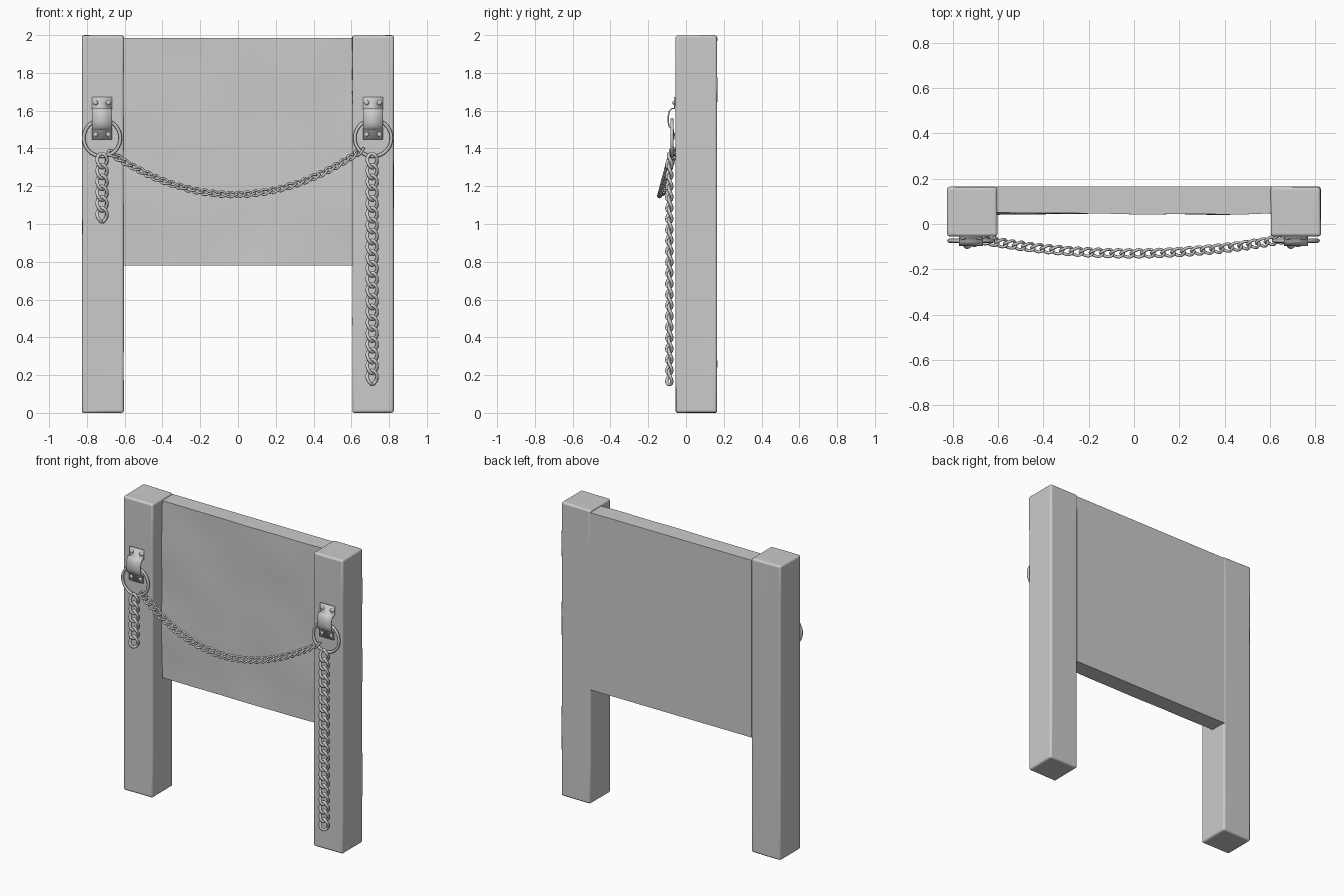
import bpy, bmesh, math
from mathutils import Vector, noise

if "Cube" in bpy.data.objects:
    bpy.data.objects.remove(bpy.data.objects["Cube"])


def finish(ob, angle=40):
    bpy.ops.object.select_all(action='DESELECT')
    ob.select_set(True)
    bpy.context.view_layer.objects.active = ob
    if ob.type != 'MESH':
        bpy.ops.object.convert(target='MESH')
        ob = bpy.context.object
    bpy.ops.object.shade_smooth_by_angle(angle=math.radians(angle))
    return ob


def mesh_object(name, bm):
    me = bpy.data.meshes.new(name)
    bmesh.ops.recalc_face_normals(bm, faces=bm.faces)
    bm.to_mesh(me)
    bm.free()
    ob = bpy.data.objects.new(name, me)
    bpy.context.collection.objects.link(ob)
    return ob


def wood_box(name, lo, hi, cuts, bevel, warp):
    """Bevelled timber block; warp(co) gives a small surface offset."""
    lo, hi = Vector(lo), Vector(hi)
    bm = bmesh.new()
    bmesh.ops.create_cube(bm, size=1)
    bmesh.ops.subdivide_edges(bm, edges=bm.edges[:], cuts=cuts, use_grid_fill=True)
    for v in bm.verts:
        v.co = Vector(lo[i] + (v.co[i] + 0.5) * (hi[i] - lo[i]) for i in range(3))
    for v in bm.verts:
        v.co += warp(v.co)
    ob = mesh_object(name, bm)
    m = ob.modifiers.new("edge_bevel", 'BEVEL')
    m.width, m.segments, m.limit_method = bevel, 3, 'ANGLE'
    m.angle_limit = math.radians(50)
    finish(ob)


def tube(name, loops, radius):
    """Closed round wires from lists of points, as one object."""
    cu = bpy.data.curves.new(name, 'CURVE')
    cu.dimensions = '3D'
    cu.bevel_depth, cu.bevel_resolution = radius, 2
    for pts in loops:
        sp = cu.splines.new('POLY')
        sp.points.add(len(pts) - 1)
        for p, co in zip(sp.points, pts):
            p.co = (*co, 1)
        sp.use_cyclic_u = True
    ob = bpy.data.objects.new(name, cu)
    bpy.context.collection.objects.link(ob)
    finish(ob, 60)


def chain(name, path, count, half_l, half_w, radius, roll):
    """Curb chain: twisted links spaced evenly along path(0..1)."""
    samples = [Vector(path(i / 400)) for i in range(401)]
    dist = [0]
    for a, b in zip(samples, samples[1:]):
        dist.append(dist[-1] + (b - a).length)
    loops = []
    for k in range(count):
        d = dist[-1] * k / (count - 1)
        i = min(max(j for j in range(401) if dist[j] <= d + 1e-6), 399)
        t = (samples[i + 1] - samples[i]).normalized()
        c = samples[i] + t * (d - dist[i])
        b = t.cross(Vector((0, -1, 0))).normalized()
        n = b.cross(t)
        link = []
        for s in range(20):
            a = math.tau * s / 20
            phi = roll + math.radians(42) * math.sin(a)
            link.append(c + t * half_l * math.sin(a)
                        + (b * math.cos(phi) + n * math.sin(phi)) * half_w * math.cos(a))
        loops.append(link)
    tube(name, loops, radius)


# Posts
def post_warp(co):
    end = 0.005 if abs(co.z - 1) > 0.99 else 0.002
    return noise.noise_vector(co * 4) * end * 0.6


for side, x in (("left", -0.715), ("right", 0.715)):
    wood_box(side + "_post", (x - 0.11, -0.055, 0), (x + 0.11, 0.165, 1.998), 7, 0.012, post_warp)


# Board with an uneven front face
def board_warp(co):
    if co.y > 0.06:
        return Vector()
    return Vector((0, 0.010 * noise.noise(Vector((co.x * 3, 0.3, co.z * 3))), 0))


wood_box("board", (-0.61, 0.047, 0.78), (0.61, 0.165, 1.985), 21, 0.015, board_warp)

# Ring, strap and rivets on each post
strap_profile = [(-0.059, 1.672), (-0.060, 1.612), (-0.076, 1.611), (-0.088, 1.597),
                 (-0.094, 1.57), (-0.094, 1.54), (-0.089, 1.515), (-0.076, 1.502),
                 (-0.067, 1.497), (-0.065, 1.448)]
for side, x in (("left", -0.72), ("right", 0.715)):
    tube(side + "_ring", [[(x + 0.097 * math.cos(math.tau * i / 40), -0.074,
                            1.455 + 0.097 * math.sin(math.tau * i / 40)) for i in range(40)]], 0.009)
    bm = bmesh.new()
    rows = [[bm.verts.new((x + dx, y, z)) for dx in (-0.053, 0.053)] for y, z in strap_profile]
    for p, q in zip(rows, rows[1:]):
        bm.faces.new((p[0], p[1], q[1], q[0]))
    ob = mesh_object(side + "_strap", bm)
    m = ob.modifiers.new("thickness", 'SOLIDIFY')
    m.thickness, m.offset = 0.007, 0
    finish(ob, 50)
    bm = bmesh.new()
    for dx in (-0.034, 0.034):
        for y, z in ((-0.062, 1.642), (-0.068, 1.474)):
            new = bmesh.ops.create_uvsphere(bm, u_segments=12, v_segments=8, radius=0.013)["verts"]
            for v in new:
                v.co = Vector((x + dx + v.co.x, y + v.co.y * 0.7, z + v.co.z))
    finish(mesh_object(side + "_rivets", bm), 60)

# Chains: one swag between the rings, two hanging ends


def swag(t):
    s = 2 * t - 1
    return (-0.01 + 0.652 * s, -0.13 + 0.06 * s * s, 1.156 + 0.22 * s * s + 0.008 * s)


chain("swag_chain", swag, 32, 0.029, 0.019, 0.0065, math.radians(55))
chain("left_hanging_chain", lambda t: (-0.72, -0.088, 1.335 - 0.287 * t), 6, 0.038, 0.027, 0.009, 0.25)
chain("right_hanging_chain", lambda t: (0.71, -0.088, 1.335 - 1.147 * t), 21, 0.038, 0.027, 0.009, 0.25)
